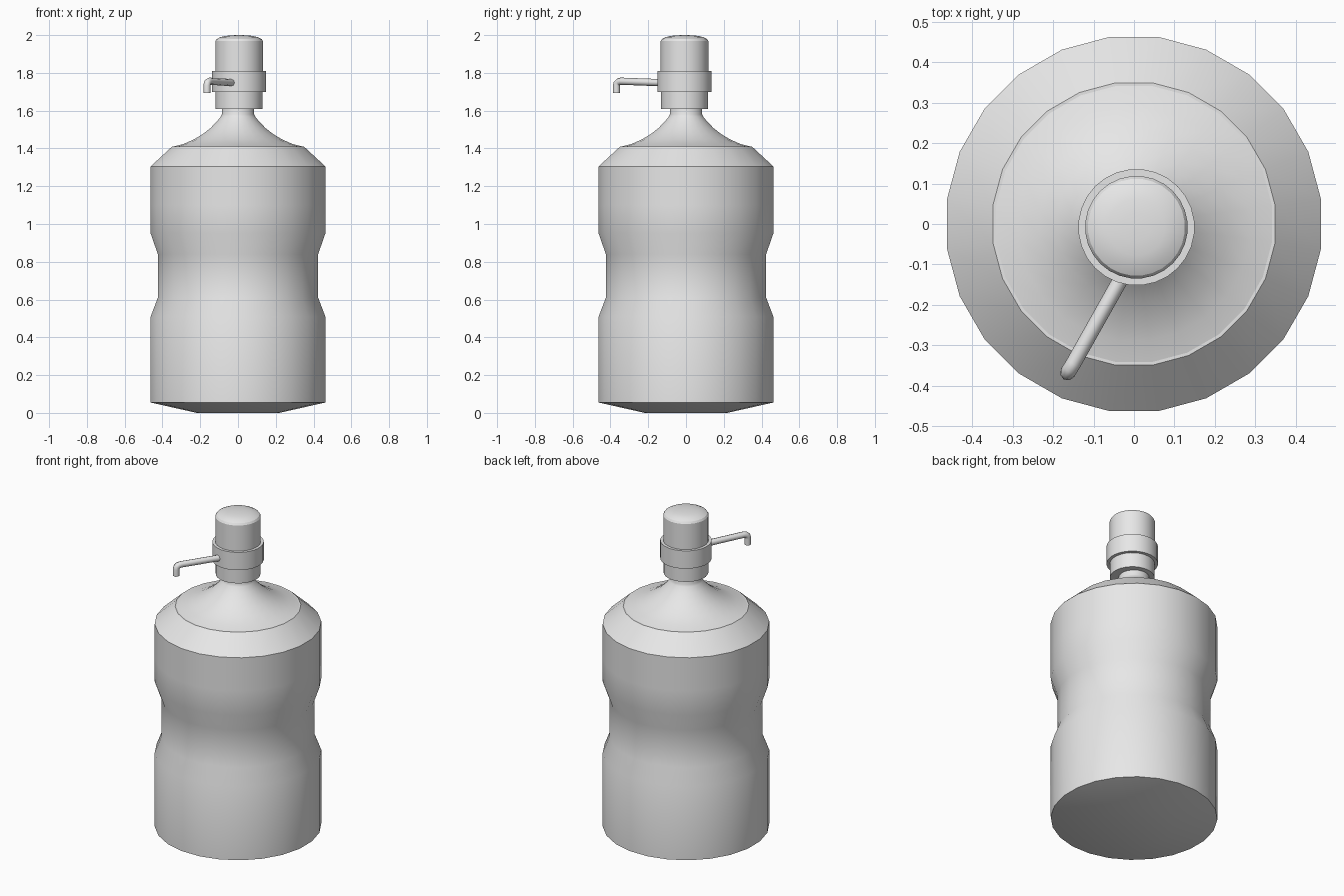
import bpy, bmesh, math

cube = bpy.data.objects.get("Cube")
if cube:
    bpy.data.objects.remove(cube, do_unlink=True)

# One plain grey for everything
grey = bpy.data.materials.new("light_grey")
grey.use_nodes = True
COLOUR = (0.8, 0.8, 0.8, 1.0)
grey.diffuse_color = COLOUR
grey.node_tree.nodes["Principled BSDF"].inputs["Base Color"].default_value = COLOUR


def finish(obj, angle=30):
    """Select the object and smooth it, keeping sharp edges."""
    bpy.ops.object.select_all(action="DESELECT")
    obj.select_set(True)
    bpy.context.view_layer.objects.active = obj
    if obj.type != "MESH":
        bpy.ops.object.convert(target="MESH")
    bpy.ops.object.shade_smooth_by_angle(angle=math.radians(angle))


def lathe(name, profile, sides, centre=(0, 0)):
    """Closed solid of revolution from (radius, z) points, bottom to top."""
    bm = bmesh.new()
    rings = []
    for r, z in profile:
        ring = []
        for i in range(sides):
            a = 2 * math.pi * (i + 0.5) / sides
            ring.append(bm.verts.new((r * math.cos(a), r * math.sin(a), z)))
        rings.append(ring)
    for low, high in zip(rings, rings[1:]):
        for i in range(sides):
            j = (i + 1) % sides
            bm.faces.new((low[i], low[j], high[j], high[i]))
    bm.faces.new(rings[0][::-1])
    bm.faces.new(rings[-1])
    mesh = bpy.data.meshes.new(name)
    bm.to_mesh(mesh)
    bm.free()
    mesh.materials.append(grey)
    obj = bpy.data.objects.new(name, mesh)
    obj.location = (centre[0], centre[1], 0)
    bpy.context.collection.objects.link(obj)
    finish(obj)
    return obj


# Bottle: shallow base, pinched waist, bevelled shoulder
lathe("bottle_body", [
    (0.22, 0.0), (0.4665, 0.055), (0.4665, 0.51), (0.428, 0.61),
    (0.428, 0.84), (0.4665, 0.95), (0.4665, 1.10), (0.4665, 1.305),
    (0.352, 1.41)], 24)

# Flared neck rising from the shoulder into the pump
lathe("bottle_neck", [
    (0.352, 1.408), (0.29, 1.424), (0.235, 1.448), (0.19, 1.475),
    (0.15, 1.505), (0.115, 1.54), (0.092, 1.568), (0.086, 1.58),
    (0.086, 1.64)], 24)

# Pump: base sleeve, wide collar and domed push cap
PUMP = (0.006, -0.008)
lathe("pump_base", [(0.125, 1.61), (0.125, 1.72)], 28, PUMP)
lathe("pump_collar", [(0.144, 1.70), (0.144, 1.81)], 28, PUMP)
lathe("pump_cap", [
    (0.127, 1.79), (0.127, 1.968), (0.120, 1.979), (0.100, 1.989),
    (0.070, 1.996), (0.035, 1.999), (0.004, 2.0)], 28, PUMP)

# Spout: thin tube leaving the collar and bending down at its tip
path = [(-0.015, -0.105, 1.747), (-0.150, -0.345, 1.756),
        (-0.158, -0.358, 1.753), (-0.163, -0.366, 1.745),
        (-0.164, -0.368, 1.733), (-0.164, -0.368, 1.693)]
curve = bpy.data.curves.new("pump_spout", "CURVE")
curve.dimensions = "3D"
curve.bevel_depth = 0.019
curve.bevel_resolution = 2
curve.use_fill_caps = True
spline = curve.splines.new("POLY")
spline.points.add(len(path) - 1)
for point, co in zip(spline.points, path):
    point.co = (*co, 1)
curve.materials.append(grey)
spout = bpy.data.objects.new("pump_spout", curve)
bpy.context.collection.objects.link(spout)
finish(spout, 50)
